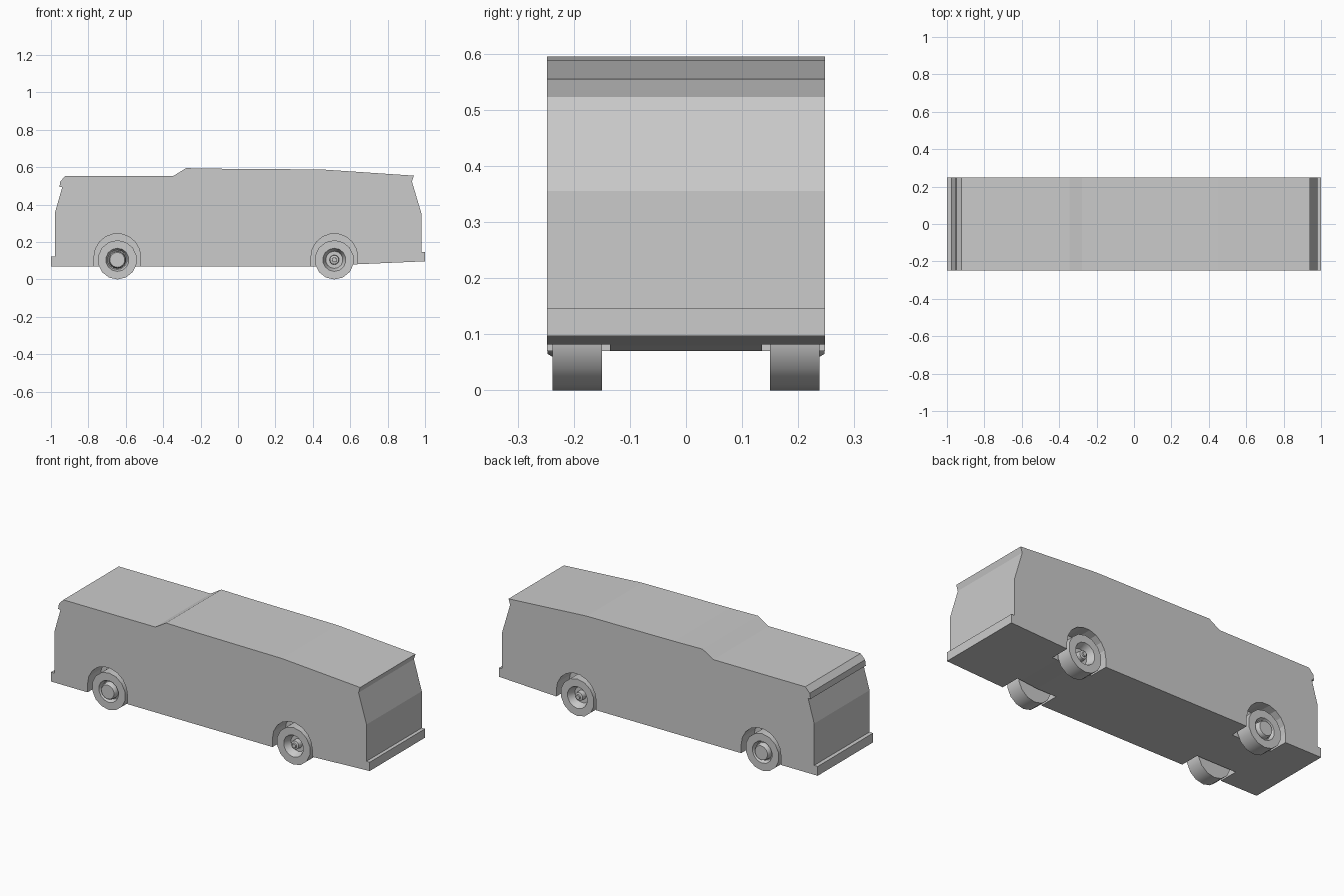
import bpy, bmesh
from math import cos, sin, pi

if "Cube" in bpy.data.objects:
    bpy.data.objects.remove(bpy.data.objects["Cube"])

HALF_W = 0.248
WHEEL_Z = 0.105
REAR_X, FRONT_X = -0.645, 0.515


def mesh_object(name, bm):
    bmesh.ops.recalc_face_normals(bm, faces=bm.faces)
    mesh = bpy.data.meshes.new(name)
    bm.to_mesh(mesh)
    bm.free()
    ob = bpy.data.objects.new(name, mesh)
    bpy.context.collection.objects.link(ob)
    return ob


def prism(name, outline, y0, y1):
    """Extrude an x-z outline along y."""
    bm = bmesh.new()
    face = bm.faces.new([bm.verts.new((x, y0, z)) for x, z in outline])
    ext = bmesh.ops.extrude_face_region(bm, geom=[face])
    verts = [v for v in ext["geom"] if isinstance(v, bmesh.types.BMVert)]
    bmesh.ops.translate(bm, verts=verts, vec=(0, y1 - y0, 0))
    return mesh_object(name, bm)


def wheel(name, x, side, profile, sides=14):
    """Lathe (radius, |y|) points about the axle; both ends are capped."""
    bm = bmesh.new()
    rings = []
    for r, y in profile:
        rings.append([bm.verts.new((x + r * sin(2 * pi * (i + 0) / sides), side * y,
                                    WHEEL_Z - r * cos(2 * pi * i / sides)))
                      for i in range(sides)])
    for a, b in zip(rings, rings[1:]):
        for i in range(sides):
            j = (i + 1) % sides
            bm.faces.new((a[i], a[j], b[j], b[i]))
    bm.faces.new(rings[0])
    bm.faces.new(rings[-1])
    ob = mesh_object(name, bm)
    bpy.ops.object.select_all(action='DESELECT')
    ob.select_set(True)
    bpy.context.view_layer.objects.active = ob
    bpy.ops.object.shade_smooth_by_angle(angle=pi / 6)
    return ob


# Body side profile: bumpers, rear lip, stepped roof, sloped windscreen
body = prism("bus_body", [
    (-1.0, 0.07), (-1.0, 0.123), (-0.978, 0.123), (-0.978, 0.36),
    (-0.94, 0.493), (-0.955, 0.493), (-0.95, 0.525), (-0.922, 0.554),
    (-0.345, 0.554), (-0.278, 0.595), (-0.1, 0.592), (0.45, 0.588),
    (0.94, 0.555), (0.93, 0.523), (0.98, 0.355), (0.98, 0.147),
    (1.0, 0.147), (1.0, 0.097), (0.61, 0.08), (0.515, 0.07)],
    -HALF_W, HALF_W)

# Wheel arches cut into both sides
for x in (REAR_X, FRONT_X):
    arch = [(x + 0.125 * cos(pi * i / 9), 0.12 + 0.125 * sin(pi * i / 9))
            for i in range(10)]
    arch += [(x - 0.125, 0.0), (x + 0.125, 0.0)]
    for side in (-1, 1):
        cutter = prism("arch_cutter", arch, side * 0.135, side * 0.3)
        cutter.hide_render = True
        mod = body.modifiers.new("arch", 'BOOLEAN')
        mod.operation = 'DIFFERENCE'
        mod.solver = 'EXACT'
        mod.object = cutter
        bpy.context.view_layer.objects.active = body
        bpy.ops.object.modifier_apply(modifier=mod.name)
        bpy.data.objects.remove(cutter)

# Wheels: rear with raised disc, front with dished rim and hub
tyre = [(0.105, 0.15), (0.105, 0.238), (0.062, 0.238)]
rear = tyre + [(0.052, 0.215), (0.047, 0.215), (0.045, 0.238), (0.040, 0.247)]
front = tyre + [(0.058, 0.23), (0.046, 0.195), (0.026, 0.195),
                (0.024, 0.225), (0.013, 0.228), (0.012, 0.236)]
for side, label in ((-1, "right"), (1, "left")):
    wheel("rear_wheel_" + label, REAR_X, side, rear)
    wheel("front_wheel_" + label, FRONT_X, side, front)
